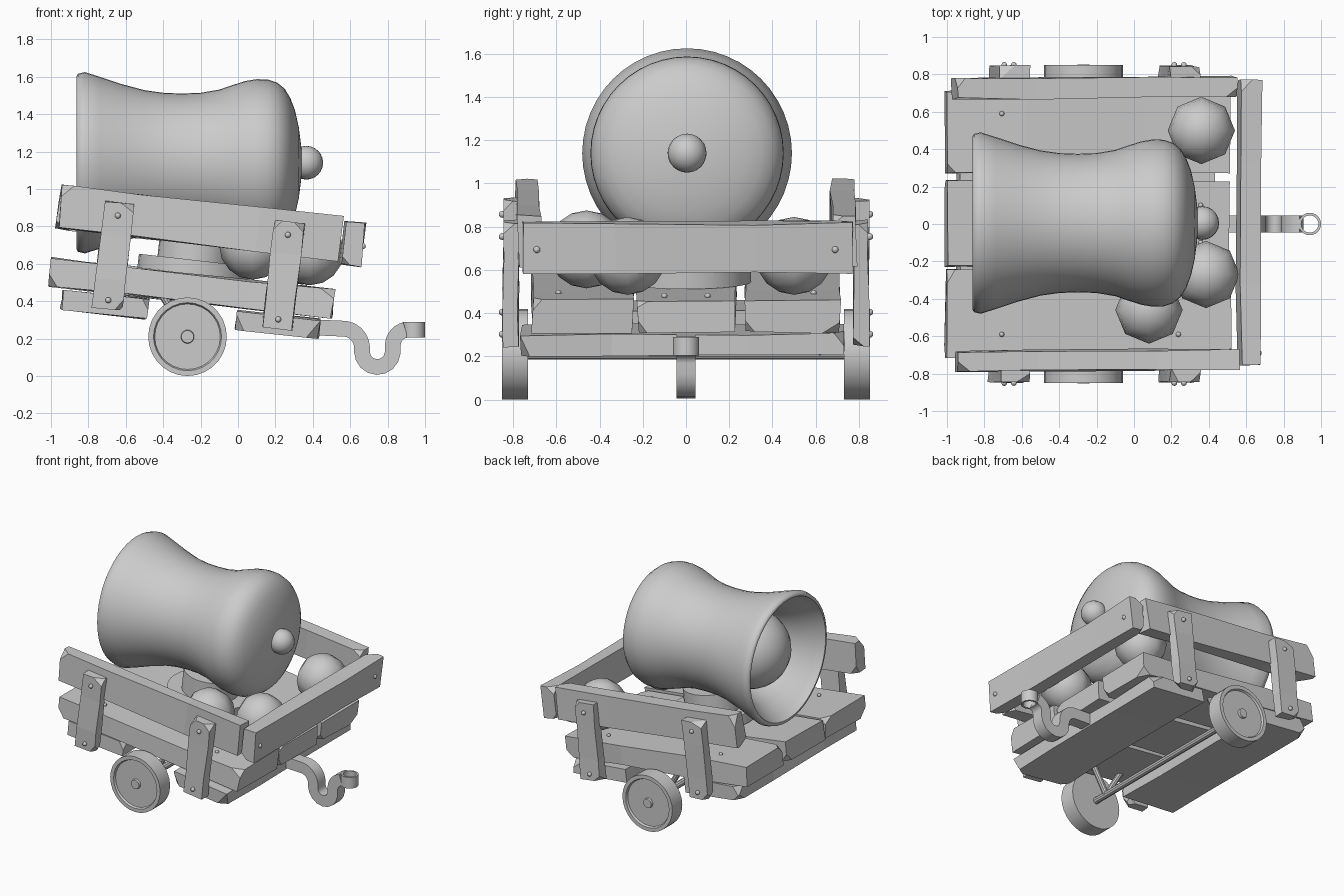
import bpy, bmesh, math, random
from mathutils import Matrix, Vector

if "Cube" in bpy.data.objects:
    bpy.data.objects.remove(bpy.data.objects["Cube"])

random.seed(4)
# Tilted frame of the cart: origin at the middle of the deck top
CART = Matrix.Translation((-0.24, 0, 0.545)) @ Matrix.Rotation(math.atan(0.113), 4, 'Y')


def finish(name, bm, mat=Matrix(), smooth=False):
    bmesh.ops.recalc_face_normals(bm, faces=bm.faces[:])
    bm.transform(mat)
    me = bpy.data.meshes.new(name)
    bm.to_mesh(me)
    bm.free()
    ob = bpy.data.objects.new(name, me)
    bpy.context.collection.objects.link(ob)
    if smooth:
        bpy.ops.object.select_all(action='DESELECT')
        ob.select_set(True)
        bpy.context.view_layer.objects.active = ob
        bpy.ops.object.shade_smooth_by_angle(angle=math.radians(smooth))
    return ob


def plank(name, lo, hi, chips=3, jitter=0.008, mat=CART):
    """Rough board between two corners, with wobbly edges and chipped corners."""
    lo, hi = Vector(lo), Vector(hi)
    size, mid = hi - lo, (lo + hi) / 2
    bm = bmesh.new()
    bmesh.ops.create_cube(bm, size=1)
    bm.transform(Matrix.Translation(mid) @ Matrix.Diagonal((*size, 1)))
    axis = max(range(3), key=lambda i: size[i])
    for f in (-0.22, 0.2):
        co, no = mid.copy(), Vector()
        co[axis] += f * size[axis]
        no[axis] = 1
        bmesh.ops.bisect_plane(bm, geom=bm.verts[:] + bm.edges[:] + bm.faces[:],
                               plane_co=co, plane_no=no)
    for v in bm.verts:
        v.co += Vector([random.uniform(-jitter, jitter) for _ in range(3)])
    corners = [Vector((a, b, c)) for a in (-1, 1) for b in (-1, 1) for c in (-1, 1)]
    for s in random.sample(corners, chips):
        corner = Vector([mid[i] + s[i] * size[i] / 2 for i in range(3)])
        no = Vector([s[i] * random.uniform(0.4, 1) for i in range(3)]).normalized()
        res = bmesh.ops.bisect_plane(bm, geom=bm.verts[:] + bm.edges[:] + bm.faces[:],
                                     plane_co=corner - no * 0.028, plane_no=no, clear_outer=True)
        cut = [e for e in res['geom_cut'] if isinstance(e, bmesh.types.BMEdge)]
        bmesh.ops.holes_fill(bm, edges=cut)
    return finish(name, bm, mat)


def lathe(name, profile, mat, segs=32, smooth=35):
    """Spin (along, radius) points around the local x axis."""
    bm = bmesh.new()
    vs = [bm.verts.new((x, 0, r)) for x, r in profile]
    es = [bm.edges.new(p) for p in zip(vs, vs[1:])]
    bmesh.ops.spin(bm, geom=vs + es, cent=(0, 0, 0), axis=(1, 0, 0),
                   angle=math.tau, steps=segs, use_duplicate=False)
    bmesh.ops.remove_doubles(bm, verts=bm.verts[:], dist=1e-4)
    return finish(name, bm, mat, smooth)


def ball(name, pos, r, u, v, mat=Matrix()):
    bm = bmesh.new()
    bmesh.ops.create_uvsphere(bm, u_segments=u, v_segments=v, radius=r)
    return finish(name, bm, mat @ Matrix.Translation(pos), 80)


def rod(name, a, b, r):
    a, b = Vector(a), Vector(b)
    m = Matrix.Translation(a) @ (b - a).to_track_quat('X', 'Z').to_matrix().to_4x4()
    n = (b - a).length
    return lathe(name, [(0, 0), (0, r), (n, r), (n, 0)], m, 10)


# Deck planks, lower cross planks, front board
for y0, y1 in ((-0.71, -0.245), (-0.225, 0.23), (0.275, 0.71)):
    plank("deck_plank", (-0.76, y0, -0.15), (0.76, y1, 0))
plank("rear_cross_plank", (-0.68, -0.70, -0.265), (-0.22, 0.71, -0.16))
plank("front_cross_plank", (0.26, -0.76, -0.265), (0.70, 0.73, -0.165))
plank("front_board", (0.775, -0.75, 0.138), (0.885, 0.77, 0.37))

# Side boards, posts, wheels and braces on both sides
for s in (-1, 1):
    def span(a, b):
        return sorted((s * a, s * b))
    y0, y1 = span(0.675, 0.78)
    plank("side_board", (-0.75, y0, 0.16), (0.762, y1, 0.393),
          mat=CART @ Matrix.Rotation(0.008, 4, 'Z'))
    for u in (-0.515, 0.40):
        y0, y1 = span(0.775, 0.845)
        plank("post", (u, y0, -0.238), (u + 0.16, y1, 0.333), 3, 0.005)
        for v in (-0.19, 0.265):
            ball("post_bolt", (u + 0.08, s * 0.85, v), 0.016, 8, 6, CART)
    ball("front_board_bolt", (0.885, s * 0.69, 0.25), 0.016, 8, 6, CART)
    for u in (-0.47, 0.48):
        ball("deck_bolt", (u, s * 0.59, 0.003), 0.014, 8, 6, CART)
    lathe("wheel", [(-.06, 0), (-.06, .21), (.06, .21), (.06, .182), (.045, .175),
                    (.045, .036), (.062, .033), (.062, 0)],
          Matrix.Translation((-0.27, s * 0.79, 0.21)) @ Matrix.Rotation(s * math.pi / 2, 4, 'Z'), 28)
    for dx in (-0.13, 0.13):
        rod("axle_brace", (-0.27, s * 0.62, 0.21), (-0.27 + dx, s * 0.62, 0.43), 0.022)
rod("axle", (-0.27, -0.76, 0.21), (-0.27, 0.76, 0.21), 0.024)
for y in (-0.1, 0.1):
    ball("deck_bolt", (0.6, y, 0.003), 0.014, 8, 6, CART)

# Stepped turntable under the barrel
lathe("turntable", [(0, 0), (0, .3), (.075, .3), (.075, .2), (.23, .2), (.23, 0)],
      CART @ Matrix.Rotation(-math.pi / 2, 4, 'Y'), 28)

# Barrel with flared mouth, loaded ball and rear knob
barrel = [(-.45, 0), (-.45, .29), (-.56, .30), (-.70, .355), (-.80, .42), (-.845, .445), (-.862, .452),
          (-.864, .462), (-.855, .476), (-.82, .485), (-.74, .460), (-.62, .420), (-.5, .388), (-.4, .374),
          (-.3, .37), (-.2, .374), (-.1, .391), (-.03, .415), (.04, .437), (.1, .447),
          (.16, .445), (.21, .428), (.25, .395), (.28, .345), (.305, .28), (.325, .19),
          (.338, .09), (.342, 0)]
lathe("barrel", barrel, Matrix.Translation((0, 0.005, 1.14)), 48, 50)
ball("loaded_ball", (-0.55, 0.005, 1.14), 0.28, 24, 16)
ball("barrel_knob", (0.365, 0.005, 1.14), 0.09, 20, 12)

# Low-poly spare balls on the deck
for p in ((0.36, 0.50, 0.665), (0.385, -0.27, 0.665), (0.08, -0.46, 0.695)):
    ball("spare_ball", p, 0.18, 8, 8)

# Tow hook: S-bent square bar ending in a ring
def arc(cx, cz, r, a0, a1, n=8):
    return [Vector((cx + r * math.cos(math.radians(a0 + (a1 - a0) * i / n)),
                    cz + r * math.sin(math.radians(a0 + (a1 - a0) * i / n)))) for i in range(n + 1)]


path = ([Vector((0.35, 0.262))] + arc(0.56, 0.15, 0.103, 90, 5) + arc(0.745, 0.13, 0.082, 180, 355)
        + arc(0.91, 0.165, 0.082, 175, 100, 6))
left, right = [], []
for i, p in enumerate(path):
    t = (path[min(i + 1, len(path) - 1)] - path[max(i - 1, 0)]).normalized()
    n = Vector((-t.y, t.x)) * 0.042
    left.append(p + n)
    right.append(p - n)
bm = bmesh.new()
rings = [[bm.verts.new((q.x, y, q.y)) for q, y in ((a, -.045), (a, .045), (b, .045), (b, -.045))]
         for a, b in zip(left, right)]
for a, b in zip(rings, rings[1:]):
    for i in range(4):
        bm.faces.new((a[i], a[i - 1], b[i - 1], b[i]))
bm.faces.new(rings[0])
bm.faces.new(rings[-1])
finish("tow_hook", bm, smooth=40)
lathe("hook_ring", [(-.042, .046), (-.042, .06), (.042, .06), (.042, .046), (-.042, .046)],
      Matrix.Translation((0.94, 0, 0.247)) @ Matrix.Rotation(math.pi / 2, 4, 'Y'), 24)
